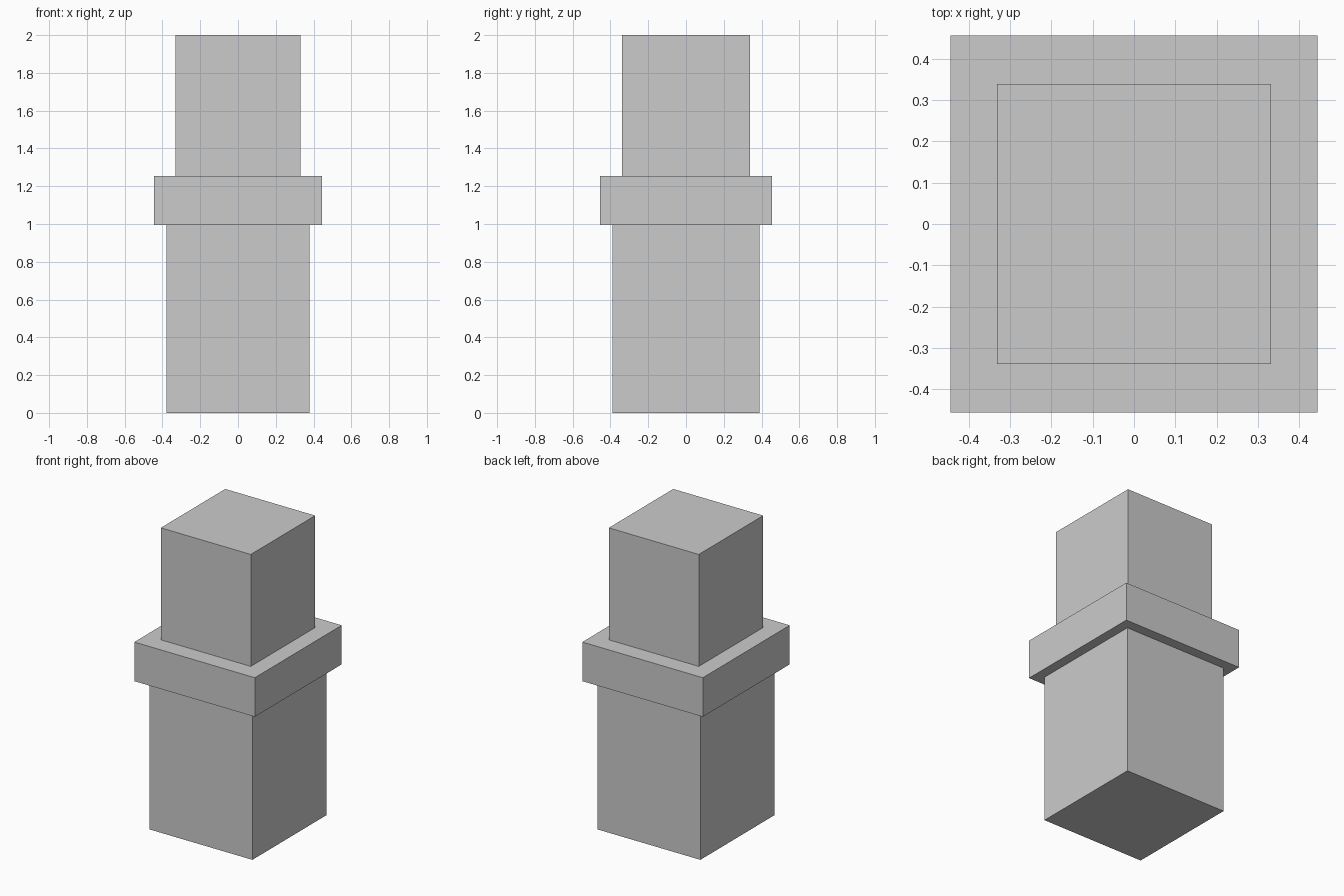
import bpy

if "Cube" in bpy.data.objects:
    bpy.data.objects.remove(bpy.data.objects["Cube"])

# Single plain grey
grey = bpy.data.materials.new("plain grey")
grey.diffuse_color = (0.6, 0.6, 0.6, 1.0)
grey.use_nodes = True
grey.node_tree.nodes["Principled BSDF"].inputs["Base Color"].default_value = grey.diffuse_color


def box(name, width, depth, z0, z1):
    """Centred box spanning z0 to z1."""
    bpy.ops.mesh.primitive_cube_add(size=1, location=(0, 0, (z0 + z1) / 2))
    ob = bpy.context.object
    ob.name = name
    ob.scale = (width, depth, z1 - z0)
    bpy.ops.object.transform_apply(location=False, rotation=False, scale=True)
    ob.data.materials.append(grey)
    return ob


# Stacked blocks: lower shaft, wider collar, narrower upper block
box("lower_block", 0.757, 0.778, 0.0, 0.995)
box("collar", 0.887, 0.913, 0.995, 1.255)
box("upper_block", 0.662, 0.677, 1.255, 2.0)
